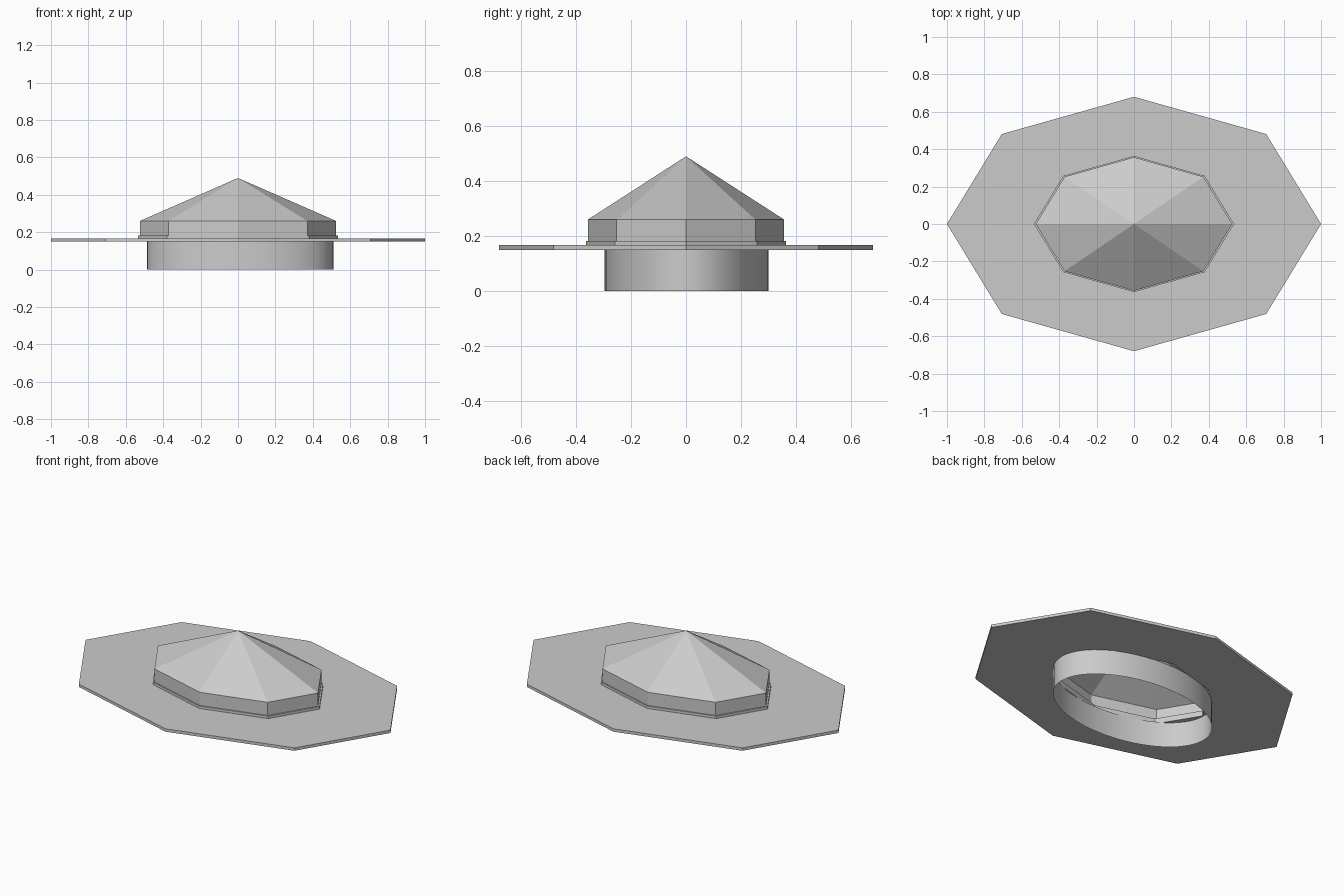
import bpy, bmesh, math

if "Cube" in bpy.data.objects:
    bpy.data.objects.remove(bpy.data.objects["Cube"])

RATIO = 0.68


def lathe(name, profile, sides, rx_ry, center=(0, 0), closed=False, smooth=False):
    """Sweep a (scale, z) profile round an elliptical polygon."""
    bm = bmesh.new()
    rx, ry = rx_ry
    rings = []
    for s, z in profile:
        if s == 0:
            rings.append([bm.verts.new((center[0], center[1], z))] * sides)
            continue
        rings.append([bm.verts.new((center[0] + s * rx * math.cos(2 * math.pi * i / sides),
                                    center[1] + s * ry * math.sin(2 * math.pi * i / sides), z))
                      for i in range(sides)])
    pairs = list(zip(rings, rings[1:]))
    if closed:
        pairs.append((rings[-1], rings[0]))
    for a, b in pairs:
        for i in range(sides):
            j = (i + 1) % sides
            bm.faces.new(list(dict.fromkeys((a[i], a[j], b[j], b[i]))))
    bmesh.ops.recalc_face_normals(bm, faces=bm.faces)
    me = bpy.data.meshes.new(name)
    bm.to_mesh(me)
    bm.free()
    ob = bpy.data.objects.new(name, me)
    bpy.context.collection.objects.link(ob)
    if smooth:
        for p in me.polygons:
            p.use_smooth = True
    return ob


# Wide octagonal brim with an open centre
lathe("brim", [(1, 0.15), (1, 0.167), (0.48, 0.167), (0.48, 0.15)], 8, (1, RATIO), closed=True)

# Thin band at the foot of the crown
lathe("band", [(0.535, 0.165), (0.535, 0.182), (0.48, 0.182), (0.48, 0.165)], 8, (1, RATIO), closed=True)

# Hollow crown: short upright wall and pointed roof
lathe("crown", [(0.525, 0.165), (0.525, 0.26), (0, 0.49)], 8, (1, RATIO))

# Smooth oval collar under the brim
lathe("collar", [(1, 0), (1, 0.152)], 64, (0.498, 0.298), center=(0.012, 0.002), smooth=True)
